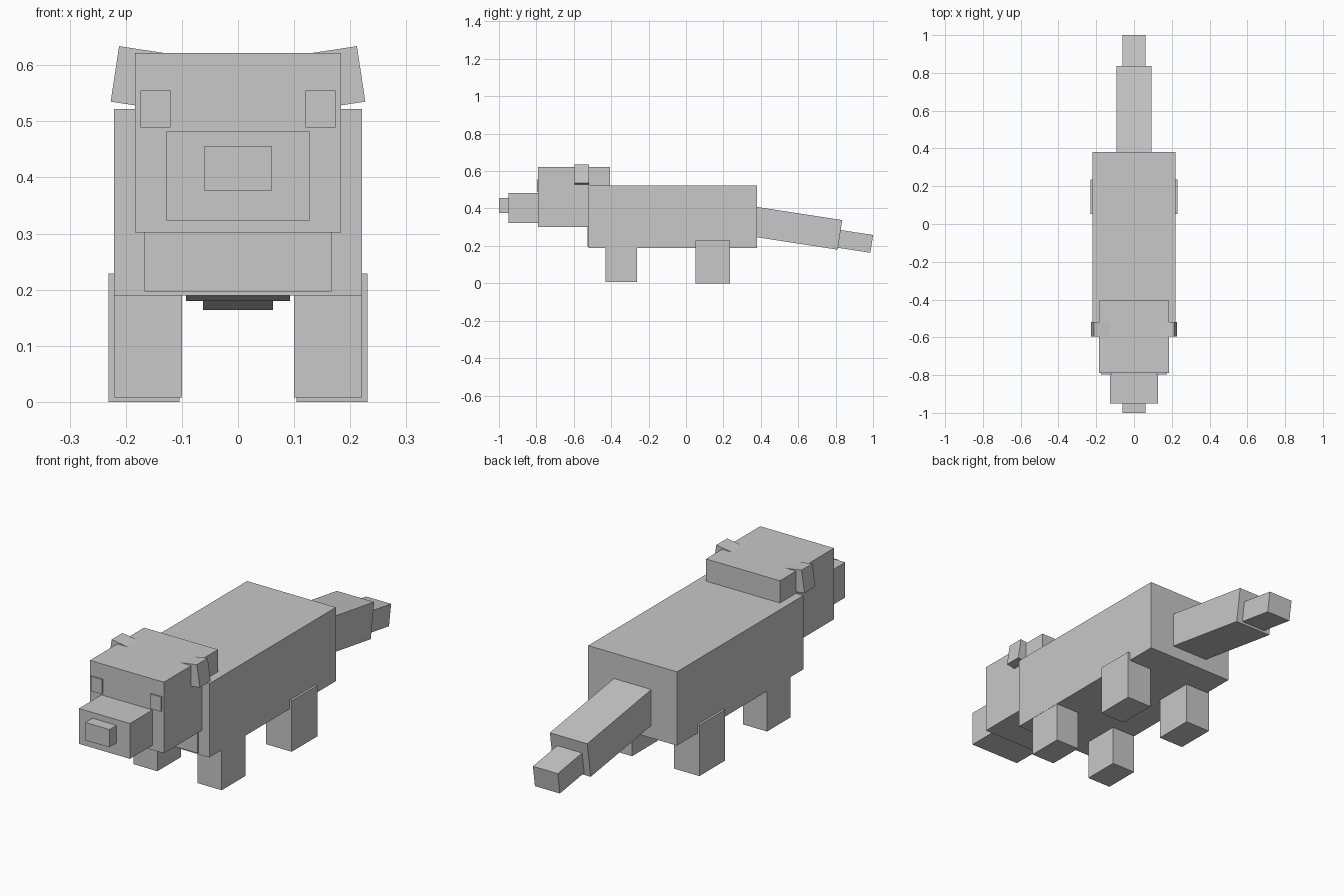
import bpy, math

if "Cube" in bpy.data.objects:
    bpy.data.objects.remove(bpy.data.objects["Cube"])

grey = bpy.data.materials.new("light_grey")
grey.diffuse_color = (0.58, 0.58, 0.58, 1)
grey.use_nodes = True
grey.node_tree.nodes["Principled BSDF"].inputs["Base Color"].default_value = grey.diffuse_color


def box(name, center, size, rot=(0, 0, 0)):
    bpy.ops.mesh.primitive_cube_add(size=1, location=center, rotation=rot)
    ob = bpy.context.object
    ob.name = name
    ob.scale = size
    bpy.ops.object.transform_apply(location=False, rotation=False, scale=True)
    ob.data.materials.append(grey)
    return ob


def span(name, x, y, z):
    """Box given by its (min, max) range on each axis."""
    r = (x, y, z)
    return box(name, [(a + b) / 2 for a, b in r], [b - a for a, b in r])


# Torso and thin chest plate
span("body", (-0.221, 0.221), (-0.52, 0.38), (0.19, 0.522))
span("chest", (-0.167, 0.167), (-0.526, -0.45), (0.197, 0.48))

# Head, snout and nose
span("head", (-0.184, 0.184), (-0.79, -0.405), (0.302, 0.622))
span("snout", (-0.127, 0.127), (-0.95, -0.78), (0.323, 0.482))
span("nose", (-0.06, 0.06), (-1.0, -0.94), (0.376, 0.456))

# Mirrored parts
for s, side in ((1, "right"), (-1, "left")):
    def sx(a, b):
        return tuple(sorted((s * a, s * b)))
    span("eye_" + side, sx(0.12, 0.174), (-0.797, -0.788), (0.489, 0.555))
    box("ear_" + side, (s * 0.170, -0.557, 0.577), (0.1, 0.077, 0.1),
        (0, -s * math.radians(8.6), 0))
    span("front_leg_" + side, sx(0.10, 0.22), (-0.43, -0.262), (0.008, 0.21))
    span("back_leg_" + side, sx(0.104, 0.231), (0.052, 0.235), (0, 0.229))

# Drooping two-part tail
droop = (-math.radians(8.74), 0, 0)
box("tail_base", (0, 0.576, 0.297), (0.186, 0.5, 0.16), droop)
box("tail_tip", (0, 0.894, 0.226), (0.124, 0.2, 0.096), droop)
